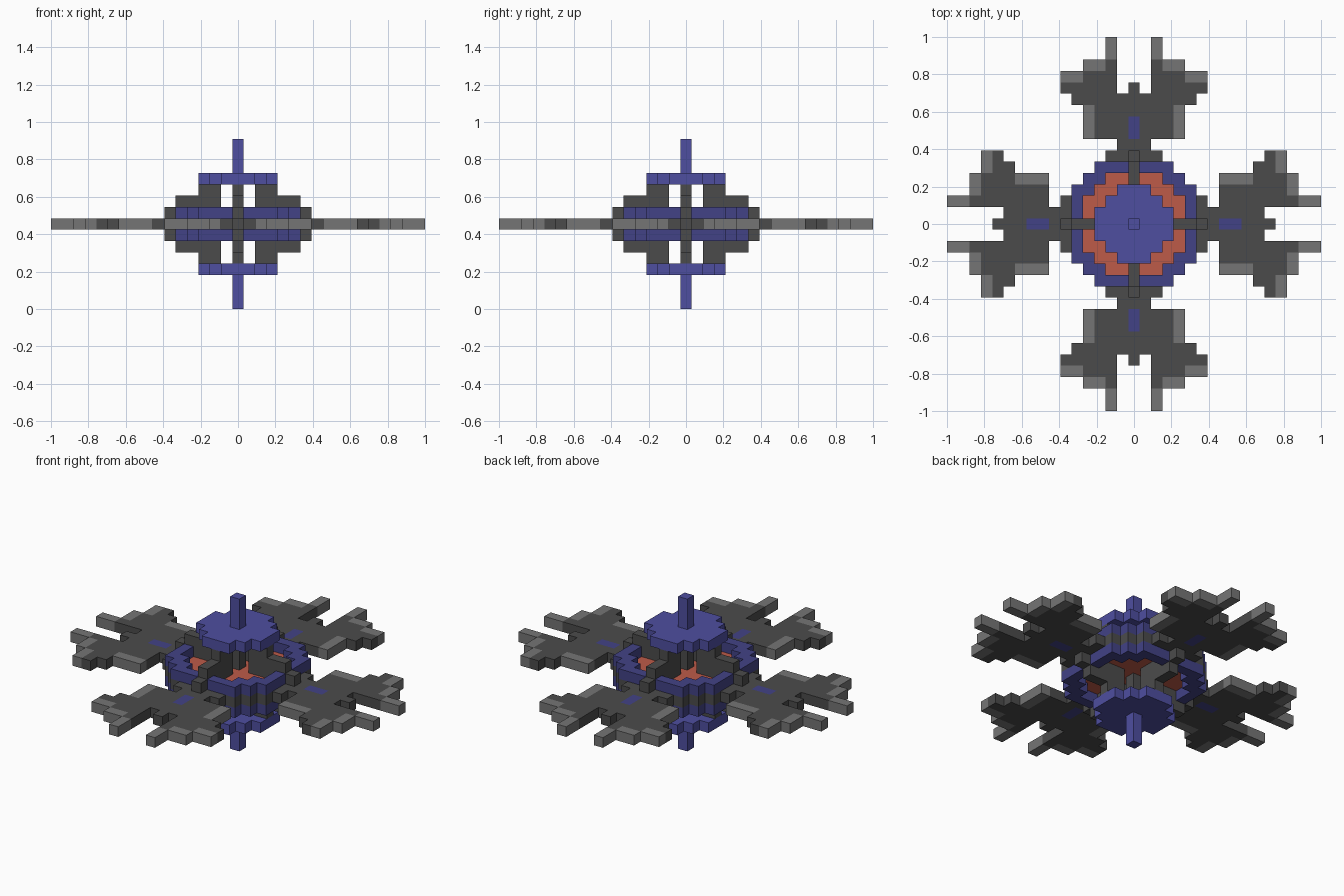
import bpy, bmesh, math
from mathutils import Vector

cube = bpy.data.objects.get("Cube")
if cube:
    bpy.data.objects.remove(cube, do_unlink=True)

U = 2 / 33  # block size: 33 blocks wide, 15 high


def material(name, rgb):
    lin = [((c / 255 + 0.055) / 1.055) ** 2.4 for c in rgb] + [1]
    m = bpy.data.materials.new(name)
    m.use_nodes = True
    m.diffuse_color = lin
    bsdf = m.node_tree.nodes["Principled BSDF"]
    bsdf.inputs["Base Color"].default_value = lin
    bsdf.inputs["Roughness"].default_value = 0.8
    return m


DARK = material("dark grey", (75, 75, 75))
LIGHT = material("light grey", (117, 117, 117))
BLUE = material("bright blue", (78, 78, 160))
NAVY = material("deep blue", (66, 66, 134))
ORANGE = material("burnt orange", (190, 91, 73))

DIRS = [Vector(d) for d in ((1, 0, 0), (-1, 0, 0), (0, 1, 0),
                            (0, -1, 0), (0, 0, 1), (0, 0, -1))]


def blocks(name, cells, mats, rule=lambda c: 0):
    """Closed blocky mesh from a set of (x, y, layer) cells, without inner faces."""
    cells = set(cells)
    bm = bmesh.new()
    for c in sorted(cells):
        mid = Vector((c[0], c[1], c[2] + 0.5))
        for d in DIRS:
            if tuple(int(a + b) for a, b in zip(c, d)) in cells:
                continue
            s = Vector((d.y, d.z, d.x))
            t = d.cross(s)
            quad = [bm.verts.new((mid + (d + s * a + t * b) / 2) * U)
                    for a, b in ((1, 1), (-1, 1), (-1, -1), (1, -1))]
            bm.faces.new(quad).material_index = rule(c)
    bmesh.ops.remove_doubles(bm, verts=bm.verts, dist=U / 100)
    bmesh.ops.dissolve_limit(bm, angle_limit=0.01, verts=bm.verts,
                             edges=bm.edges, delimit={'MATERIAL'})
    me = bpy.data.meshes.new(name)
    bm.to_mesh(me)
    bm.free()
    for m in mats:
        me.materials.append(m)
    ob = bpy.data.objects.new(name, me)
    bpy.context.collection.objects.link(ob)
    return ob


def disc(r2, layer, inner=-1, limit=99):
    """Cells of a round plate or ring, by squared radius."""
    R = range(-7, 8)
    return [(x, y, layer) for x in R for y in R
            if inner < x * x + y * y <= r2 and max(abs(x), abs(y)) <= limit]


def spin(ob, base):
    """Four copies around the centre, sharing one mesh."""
    for i, side in enumerate(("back", "left", "front", "right")):
        o = ob if i == 0 else ob.copy()
        if i:
            bpy.context.collection.objects.link(o)
        o.name = f"{side}_{base}"
        o.rotation_euler.z = -i * math.pi / 2 if i % 2 else i * math.pi / 2


# Central hub: orange floor inside a dark band, thin column through it
blocks("hub_floor", disc(20, 7), [ORANGE])
blocks("hub_band", disc(40, 7, inner=20), [DARK])
for name, lo in (("lower", 4), ("upper", 8)):
    blocks(name + "_column", [(0, 0, z) for z in range(lo, lo + 3)], [DARK])

# Blue rims above and below the band, open on the axes for the brackets
for name, layer in (("lower_rim", 6), ("upper_rim", 8)):
    blocks(name, [c for c in disc(34, layer, inner=20, limit=5)
                  if c[0] and c[1]], [NAVY])

# Top and bottom caps with their spikes
for name, cap, lo in (("bottom", 3, 0), ("top", 11, 12)):
    blocks(name + "_cap", disc(10, cap), [BLUE])
    blocks(name + "_spike", [(0, 0, z) for z in range(lo, lo + 3)], [BLUE])

# Stepped brackets holding the caps, mirrored about the middle layer
steps = {1: (2, 6), 2: (2, 5), 3: (2, 3)}
for name, sign in (("upper_bracket", 1), ("lower_bracket", -1)):
    cells = [(0, y, 7 + sign * h) for h, (a, b) in steps.items()
             for y in range(a, b + 1)]
    spin(blocks(name, cells, [DARK]), name)

# Wings: inner and outer half-width of each row, going outward
rows = {7: (0, 1), 8: (0, 4), 9: (0, 4), 10: (0, 4), 11: (0, 5), 12: (2, 6),
        13: (2, 6), 14: (2, 4), 15: (2, 2), 16: (2, 2)}
wing = [(s * x, y, 7) for y, (a, b) in rows.items()
        for x in range(a, b + 1) for s in (1, -1)] + [(0, 12, 7)]


def wing_colour(c):
    x, y = abs(c[0]), c[1]
    if x == 0 and y in (8, 9):
        return 2  # blue marking
    pale = (y >= 15 or (y == 14 and x >= 3) or (y == 13 and x >= 5)
            or (y in (8, 9, 10) and x == 4))
    return 1 if pale else 0


spin(blocks("wing", wing, [DARK, LIGHT, NAVY], wing_colour), "wing")
